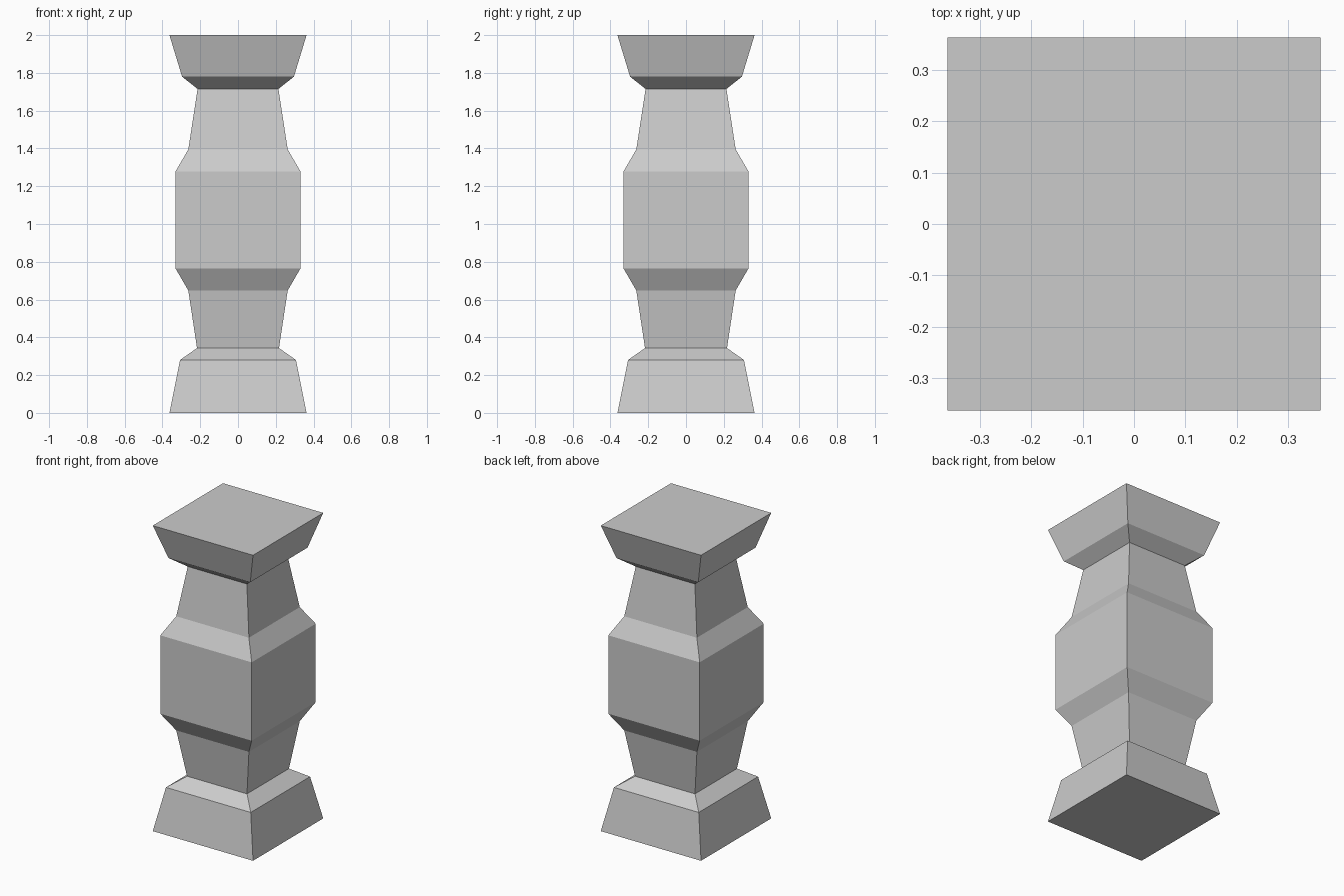
import bpy, bmesh

if "Cube" in bpy.data.objects:
    bpy.data.objects.remove(bpy.data.objects["Cube"])

# Square baluster silhouette: (half width, height)
PROFILE = [
    (0.363, 0.0), (0.307, 0.28), (0.217, 0.343),      # flared foot
    (0.263, 0.648), (0.331, 0.765),                   # lower neck
    (0.331, 1.278), (0.263, 1.395),                   # central block
    (0.214, 1.715), (0.296, 1.78), (0.363, 2.0),      # upper neck and cap
]


def square_loft(name, profile):
    bm = bmesh.new()
    rings = [[bm.verts.new((sx * w, sy * w, z))
              for sx, sy in ((-1, -1), (1, -1), (1, 1), (-1, 1))]
             for w, z in profile]
    for low, high in zip(rings, rings[1:]):
        for i in range(4):
            j = (i + 1) % 4
            bm.faces.new((low[i], low[j], high[j], high[i]))
    bm.faces.new(rings[0][::-1])
    bm.faces.new(rings[-1])
    mesh = bpy.data.meshes.new(name)
    bm.to_mesh(mesh)
    bm.free()
    obj = bpy.data.objects.new(name, mesh)
    bpy.context.collection.objects.link(obj)
    return obj


# Pillar as one continuous flat-sided solid
square_loft("stone_pillar", PROFILE)
